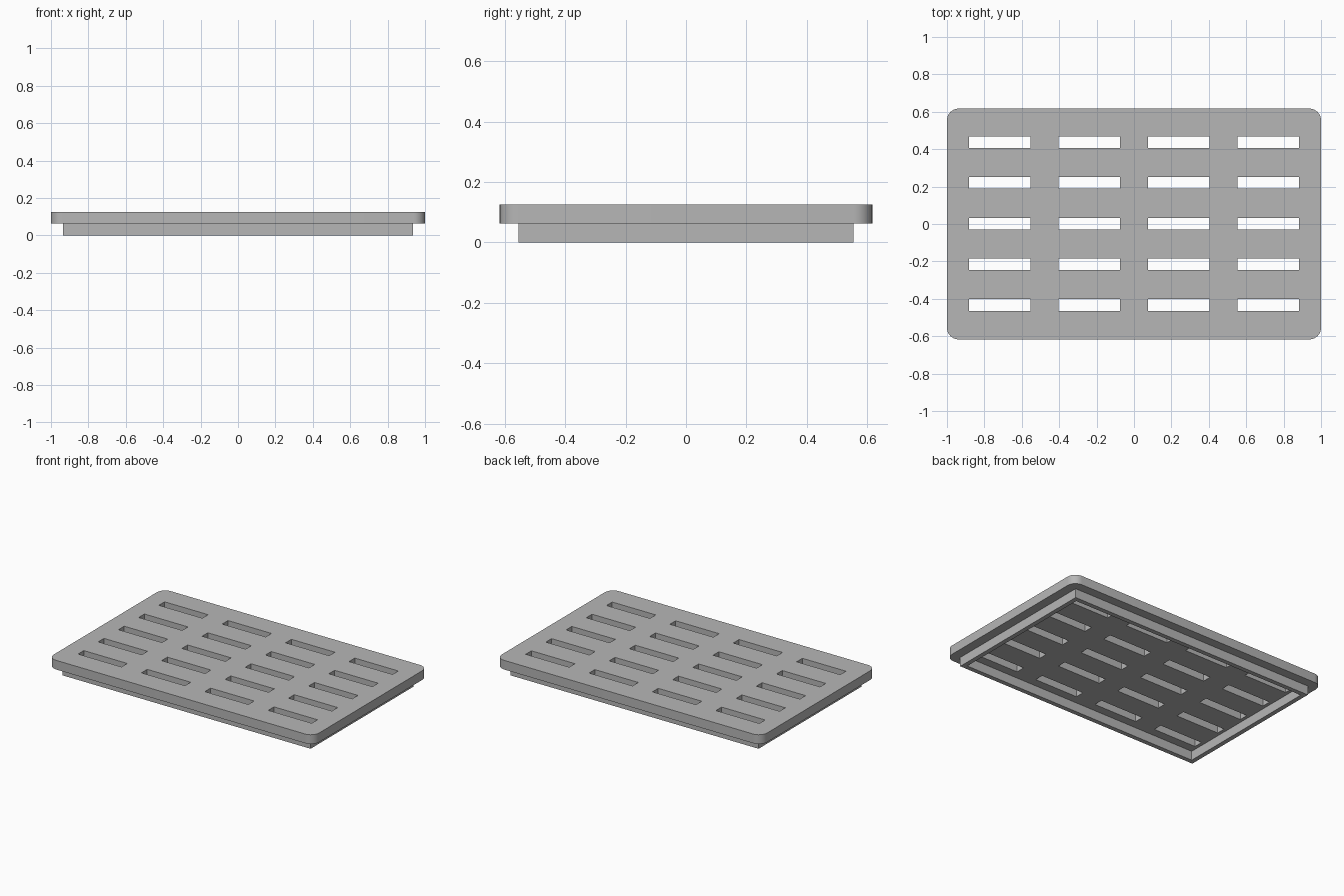
import bpy
import bmesh
from mathutils import Matrix

if "Cube" in bpy.data.objects:
    bpy.data.objects.remove(bpy.data.objects["Cube"], do_unlink=True)

HALF_X, HALF_Y = 1.0, 0.617
STEP, TOP = 0.0625, 0.125
RIM_WALL = 0.031

grey = bpy.data.materials.new("plain grey")
grey.use_nodes = True
grey.diffuse_color = (0.47, 0.47, 0.47, 1)
grey.node_tree.nodes["Principled BSDF"].inputs["Base Color"].default_value = grey.diffuse_color


def add_box(bm, x, y, hx, hy, z0, z1):
    """Add a box by centre, half sizes and height range."""
    place = Matrix.Translation((x, y, (z0 + z1) / 2)) @ Matrix.Diagonal((2 * hx, 2 * hy, z1 - z0, 1))
    bmesh.ops.create_cube(bm, size=1, matrix=place)


def make_object(name, bm):
    mesh = bpy.data.meshes.new(name)
    bm.to_mesh(mesh)
    bm.free()
    mesh.materials.append(grey)
    obj = bpy.data.objects.new(name, mesh)
    bpy.context.collection.objects.link(obj)
    return obj


def activate(obj):
    bpy.ops.object.select_all(action="DESELECT")
    obj.select_set(True)
    bpy.context.view_layer.objects.active = obj


def cut(obj, cutter):
    """Subtract the cutter for good, then remove it."""
    cutter.hide_render = True
    mod = obj.modifiers.new("cut", "BOOLEAN")
    mod.operation, mod.solver, mod.object = "DIFFERENCE", "EXACT", cutter
    activate(obj)
    bpy.ops.object.modifier_apply(modifier=mod.name)
    bpy.data.objects.remove(cutter, do_unlink=True)


# Top plate with rounded corners
bm = bmesh.new()
add_box(bm, 0, 0, HALF_X, HALF_Y, STEP, TOP)
corners = [e for e in bm.edges if abs(e.verts[0].co.z - e.verts[1].co.z) > 0.01]
bmesh.ops.bevel(bm, geom=corners, offset=STEP, segments=8, profile=0.5, affect="EDGES")
plate = make_object("slotted_plate", bm)

# Four columns and five rows of drain slots
bm = bmesh.new()
for col in range(4):
    for row in range(5):
        add_box(bm, (col - 1.5) * 0.478, (row - 2) * 0.2175 + 0.002, 0.164, 0.031, 0, 0.2)
cut(plate, make_object("slot_cutter", bm))
activate(plate)
bpy.ops.object.shade_smooth_by_angle()

# Thin locating rim under the plate, open in the middle
bm = bmesh.new()
rim_x, rim_y = HALF_X - STEP - 0.002, HALF_Y - STEP
add_box(bm, 0, 0, rim_x, rim_y, 0, STEP)
rim = make_object("lower_rim", bm)
bm = bmesh.new()
add_box(bm, 0, 0, rim_x - RIM_WALL, rim_y - RIM_WALL, -0.1, 0.2)
cut(rim, make_object("rim_cutter", bm))
